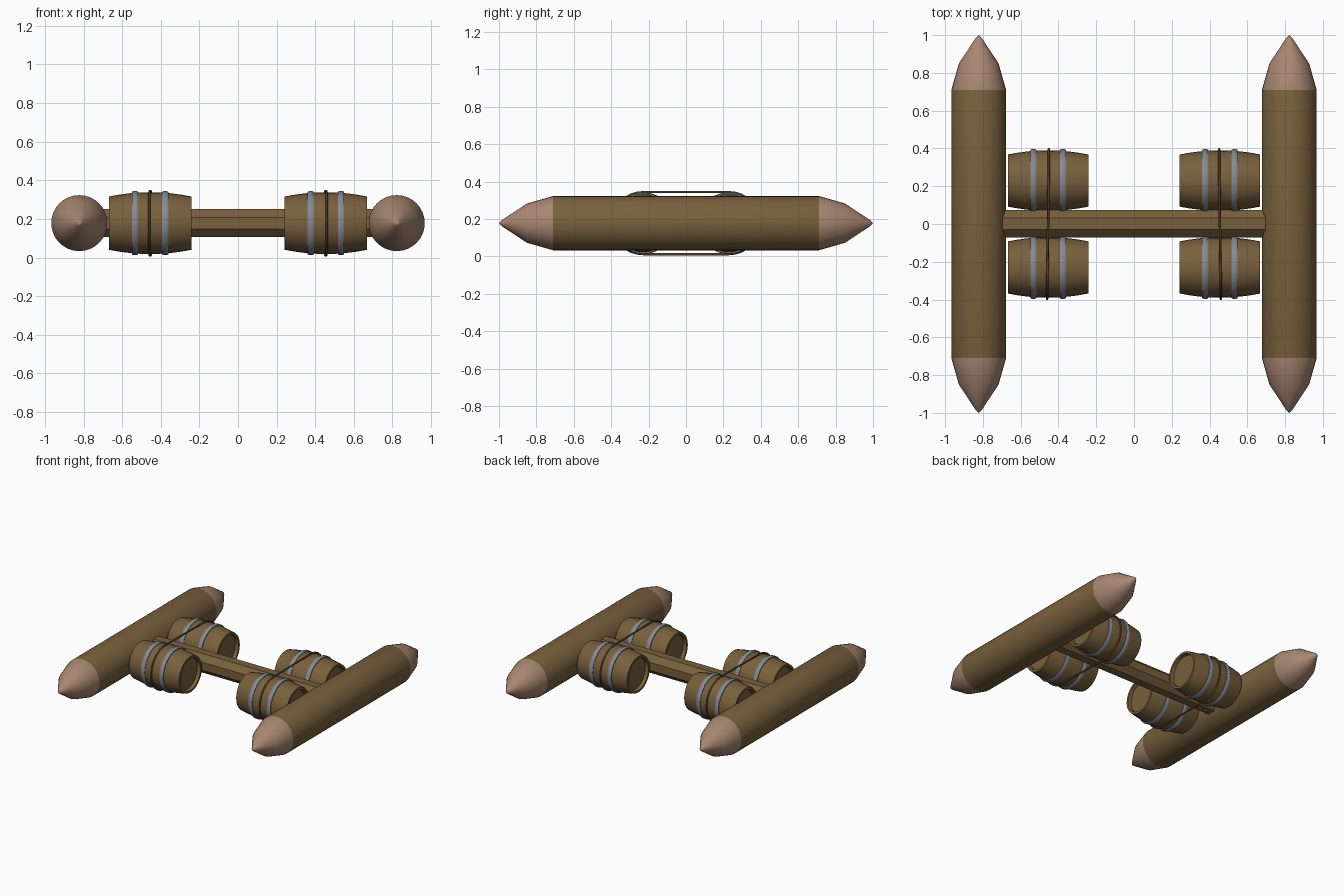
import bpy, bmesh, math

if "Cube" in bpy.data.objects:
    bpy.data.objects.remove(bpy.data.objects["Cube"])

ZC = 0.178  # shared centre height


def material(name, rgb):
    m = bpy.data.materials.new(name)
    m.diffuse_color = (*rgb, 1)
    m.use_nodes = True
    m.node_tree.nodes["Principled BSDF"].inputs["Base Color"].default_value = m.diffuse_color
    return m


WOOD = material("brown_wood", (0.188, 0.118, 0.046))
CUT = material("cut_wood", (0.39, 0.24, 0.165))
STEEL = material("grey_steel", (0.235, 0.255, 0.29))
ROPE = material("dark_rope", (0.10, 0.056, 0.023))


def lathe(name, profile, axis, centre, sides, mats, smooth=True, rule=None, closed=False, turn=0.0):
    """Revolve (position, radius) points round the x or y axis."""
    bm = bmesh.new()
    rings = []
    for p, r in profile:
        if r == 0:
            pts = [(p, 0, 0)]
        else:
            angles = [2 * math.pi * i / sides + turn for i in range(sides)]
            pts = [(p, r * math.cos(a), r * math.sin(a)) for a in angles]
        if axis == 'y':
            pts = [(b, a, c) for a, b, c in pts]
        rings.append([bm.verts.new(p) for p in pts])
    pairs = list(zip(rings, rings[1:]))
    if closed:
        pairs.append((rings[-1], rings[0]))
    for a, b in pairs:
        for i in range(sides):
            j = (i + 1) % sides
            if len(a) == 1:
                bm.faces.new((a[0], b[i], b[j]))
            elif len(b) == 1:
                bm.faces.new((a[i], b[0], a[j]))
            else:
                bm.faces.new((a[i], b[i], b[j], a[j]))
    bmesh.ops.recalc_face_normals(bm, faces=bm.faces)
    if rule:
        for f in bm.faces:
            f.material_index = rule(f.calc_center_median())
    me = bpy.data.meshes.new(name)
    bm.to_mesh(me)
    bm.free()
    for m in mats:
        me.materials.append(m)
    ob = bpy.data.objects.new(name, me)
    bpy.context.collection.objects.link(ob)
    ob.location = centre
    if smooth:
        bpy.ops.object.select_all(action='DESELECT')
        ob.select_set(True)
        bpy.context.view_layer.objects.active = ob
        bpy.ops.object.shade_smooth_by_angle(angle=math.radians(30))
    return ob


# Sharpened float logs with pale cut tips
half = [(0.71, 0.145), (0.85, 0.105), (0.985, 0.016), (1.0, 0)]
log_profile = [(-p, r) for p, r in reversed(half)] + half
for side, s in (("left", -1), ("right", 1)):
    lathe(side + "_log", log_profile, 'y', (s * 0.822, 0, ZC), 32, [WOOD, CUT],
          rule=lambda c: 1 if abs(c.y) > 0.71 else 0)

# Octagonal cross beam joining the logs
R = 0.073 / math.cos(math.pi / 8)
lathe("cross_beam", [(-0.76, 0), (-0.76, R), (0.76, R), (0.76, 0)], 'x',
      (0, 0.002, ZC), 8, [WOOD], smooth=False, turn=math.pi / 8)

# Barrel profile: bulging staves, rim and recessed lids
L = 0.213


def stave(p):
    return 0.16 - 0.022 * (p / L) ** 2


outer = [(L * t / 4, stave(L * t / 4)) for t in range(-4, 5)]
barrel_profile = ([(-L + 0.025, 0), (-L + 0.025, 0.118), (-L, 0.122)] + outer
                  + [(L, 0.122), (L - 0.025, 0.118), (L - 0.025, 0)])

for side, s in (("left", -1), ("right", 1)):
    for end, e in (("front", -1), ("back", 1)):
        centre = (s * 0.455, e * 0.23, ZC)
        tag = side + "_" + end
        lathe(tag + "_barrel", barrel_profile, 'x', centre, 28, [WOOD])
        # Steel hoops
        for n, h in (("inner", -s * 0.078), ("outer", s * 0.078)):
            w = 0.016
            hoop = [(h - w, 0.150), (h - w, 0.162), (h - w / 2, 0.166),
                    (h + w / 2, 0.166), (h + w, 0.162), (h + w, 0.150)]
            lathe(tag + "_" + n + "_hoop", hoop, 'x', centre, 28, [STEEL], closed=True)

    # Rope lashing looped round both barrels
    cu = bpy.data.curves.new(side + "_rope", 'CURVE')
    cu.dimensions = '3D'
    cu.bevel_depth = 0.0065
    cu.bevel_resolution = 1
    pts = []
    for e in (1, -1):
        for i in range(17):
            a = math.pi / 2 - math.pi * i / 16 + (0 if e == 1 else -math.pi)
            y = e * 0.23 + 0.166 * math.cos(a)
            pts.append((s * 0.455 + 0.012 * y * (1 if s < 0 else -1), y, ZC + 0.166 * math.sin(a)))
    sp = cu.splines.new('POLY')
    sp.points.add(len(pts) - 1)
    for q, p in zip(sp.points, pts):
        q.co = (*p, 1)
    sp.use_cyclic_u = True
    cu.materials.append(ROPE)
    rope = bpy.data.objects.new(side + "_rope", cu)
    bpy.context.collection.objects.link(rope)
